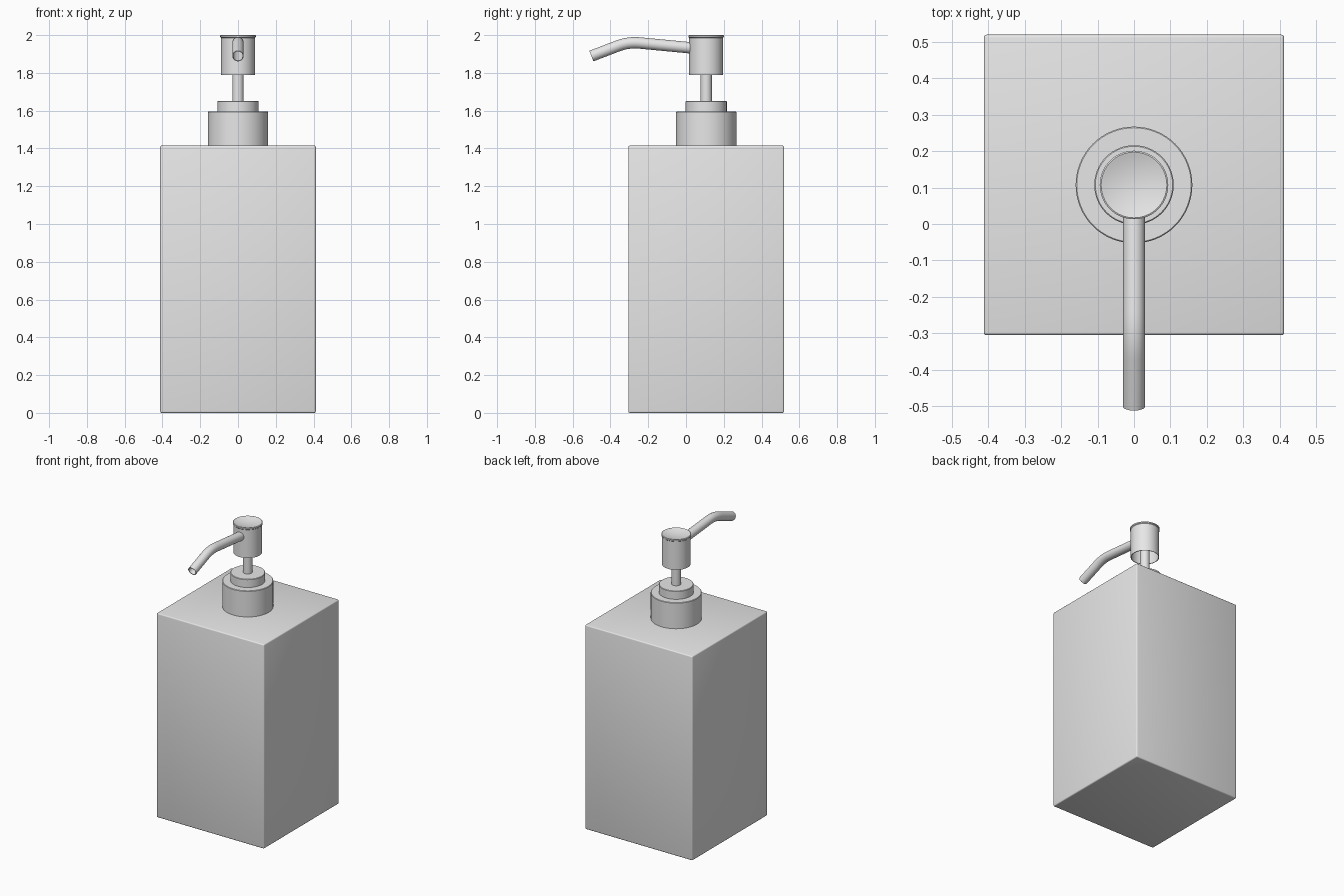
import bpy, bmesh, math
from mathutils import Vector

cube = bpy.data.objects.get("Cube")
if cube:
    bpy.data.objects.remove(cube, do_unlink=True)

AXIS_Y = 0.107   # pump axis and body centre
BODY_TOP = 1.415

grey = bpy.data.materials.new("plain_grey")
grey.use_nodes = True
colour = (0.8, 0.8, 0.8, 1)
grey.diffuse_color = colour
grey.node_tree.nodes["Principled BSDF"].inputs["Base Color"].default_value = colour


def finish(name, bm, angle=35):
    """Turn a bmesh into a shaded object."""
    bmesh.ops.recalc_face_normals(bm, faces=bm.faces[:])
    mesh = bpy.data.meshes.new(name)
    bm.to_mesh(mesh)
    bm.free()
    mesh.materials.append(grey)
    obj = bpy.data.objects.new(name, mesh)
    bpy.context.collection.objects.link(obj)
    bpy.ops.object.select_all(action='DESELECT')
    obj.select_set(True)
    bpy.context.view_layer.objects.active = obj
    bpy.ops.object.shade_smooth_by_angle(angle=math.radians(angle))
    return obj


def lathe(name, profile, steps=64):
    """Spin an (r, z) profile around the pump axis."""
    bm = bmesh.new()
    verts = [bm.verts.new((r, AXIS_Y, z)) for r, z in profile]
    edges = [bm.edges.new(pair) for pair in zip(verts, verts[1:])]
    bmesh.ops.spin(bm, geom=verts + edges, cent=(0, AXIS_Y, 0), axis=(0, 0, 1),
                   angle=math.tau, steps=steps, use_duplicate=False)
    bmesh.ops.remove_doubles(bm, verts=bm.verts[:], dist=1e-5)
    return finish(name, bm)


# Square bottle with finely rounded edges
bm = bmesh.new()
bmesh.ops.create_cube(bm, size=1)
bmesh.ops.scale(bm, verts=bm.verts[:], vec=(0.824, 0.824, BODY_TOP))
bmesh.ops.translate(bm, verts=bm.verts[:], vec=(0, AXIS_Y, BODY_TOP / 2))
bmesh.ops.bevel(bm, geom=bm.edges[:], offset=0.008, segments=3,
                profile=0.5, affect='EDGES')
finish("bottle_body", bm)

# Screw collar, with the smaller ring above it
lathe("collar", [(0, BODY_TOP), (0.16, BODY_TOP), (0.16, 1.592),
                 (0.157, 1.595), (0, 1.595)])
lathe("collar_ring", [(0, 1.59), (0.109, 1.59), (0.109, 1.649),
                      (0.106, 1.652), (0, 1.652)])

# Stem rising into the hollow pump head
lathe("pump_stem", [(0, 1.64), (0.03, 1.64), (0.03, 1.95), (0, 1.95)], 32)

# Pump head: open below, thin lip and shallow dished top
dish = [(0.09 * k / 8, 1.985 + 0.015 * (k / 8) ** 2) for k in range(8, -1, -1)]
lathe("pump_head", [(0.086, 1.975), (0.086, 1.79), (0.09, 1.79), (0.09, 1.986),
                    (0.094, 1.99), (0.094, 1.998)] + dish)
lathe("pump_head_ceiling", [(0.086, 1.975), (0, 1.975)])

# Spout: straight arm, soft bend, drooping open tip
start, corner, tip = (Vector(p) for p in ((0, 0.03, 1.932), (0, -0.305, 1.964),
                                          (0, -0.501, 1.889)))
bend_in = corner + (start - corner).normalized() * 0.06
bend_out = corner + (tip - corner).normalized() * 0.06
path = [start]
for i in range(9):
    t = i / 8
    path.append(bend_in * (1 - t) ** 2 + corner * 2 * t * (1 - t) + bend_out * t * t)
path.append(tip)


def tube_rings(bm, radius, sides=32):
    rings = []
    for i, p in enumerate(path):
        along = (path[min(i + 1, len(path) - 1)] - path[max(i - 1, 0)]).normalized()
        side = Vector((1, 0, 0))
        up = side.cross(along)
        angles = [math.tau * k / sides for k in range(sides)]
        rings.append([bm.verts.new(p + radius * (side * math.cos(a) + up * math.sin(a)))
                      for a in angles])
    return rings


bm = bmesh.new()
outer, inner = tube_rings(bm, 0.03), tube_rings(bm, 0.026)
loops = outer + inner[::-1]
for a, b in zip(loops, loops[1:] + loops[:1]):
    for k in range(len(a)):
        n = (k + 1) % len(a)
        bm.faces.new((a[k], a[n], b[n], b[k]))
finish("spout", bm)
